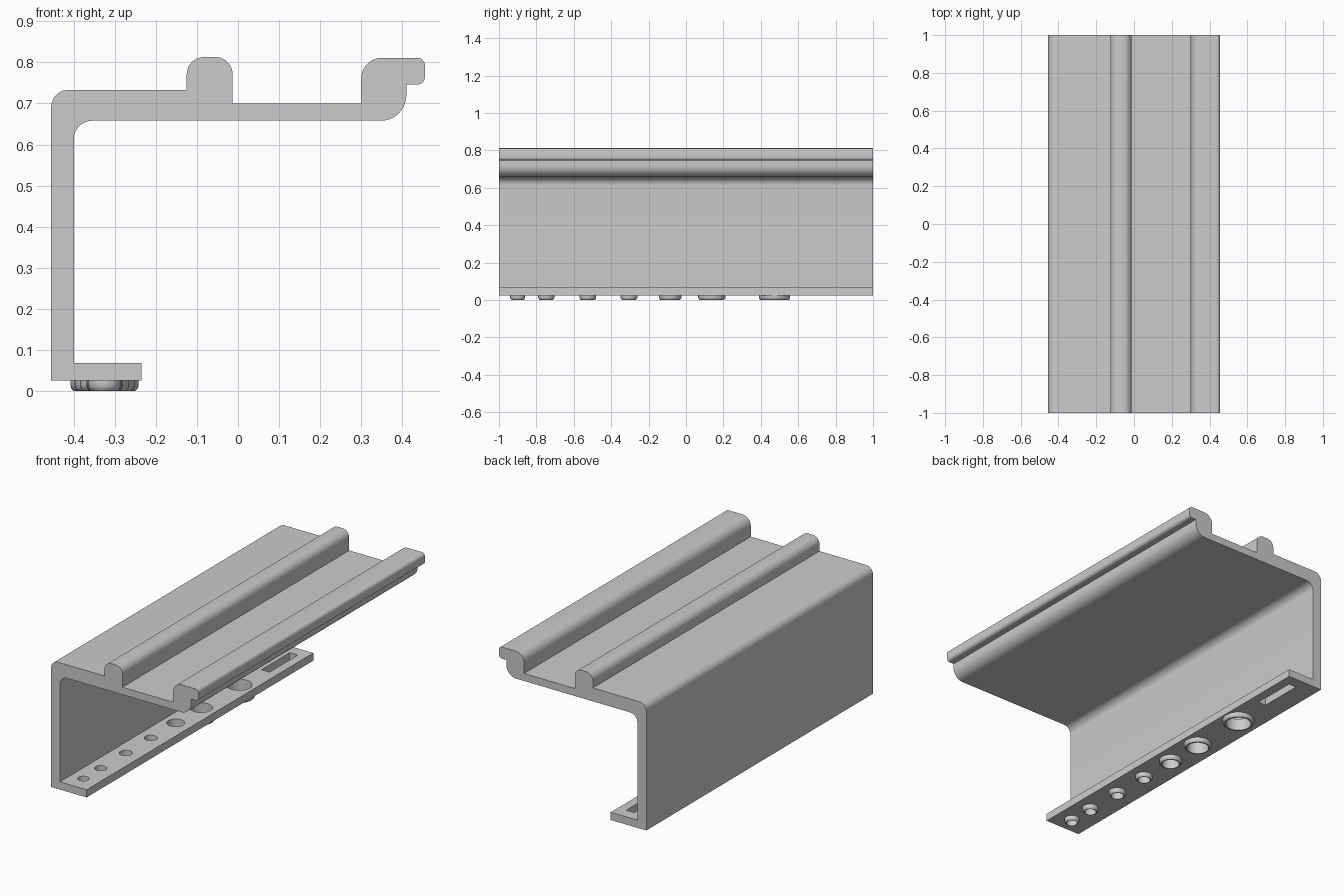
import bpy, bmesh, math
from mathutils import Vector

cube = bpy.data.objects.get("Cube")
if cube:
    bpy.data.objects.remove(cube)

grey = bpy.data.materials.new("plain grey")
grey.use_nodes = True
colour = (0.6, 0.6, 0.6, 1)
grey.diffuse_color = colour
grey.node_tree.nodes["Principled BSDF"].inputs["Base Color"].default_value = colour

HALF = 1.0
SHELF_LOW, SHELF_TOP = 0.025, 0.068
HOLE_X = -0.325


def make_object(name, bm):
    bmesh.ops.recalc_face_normals(bm, faces=bm.faces)
    mesh = bpy.data.meshes.new(name)
    bm.to_mesh(mesh)
    bm.free()
    mesh.materials.append(grey)
    obj = bpy.data.objects.new(name, mesh)
    bpy.context.collection.objects.link(obj)
    return obj


def activate(obj):
    bpy.ops.object.select_all(action='DESELECT')
    obj.select_set(True)
    bpy.context.view_layer.objects.active = obj


def rounded(corners, steps=10):
    """Outline of (x, z, radius) right-angled corners, each filleted."""
    points = []
    for i, (x, z, r) in enumerate(corners):
        p = Vector((x, z))
        if r == 0:
            points.append(p)
            continue
        a = (Vector(corners[i - 1][:2]) - p).normalized() * r
        b = (Vector(corners[(i + 1) % len(corners)][:2]) - p).normalized() * r
        for k in range(steps + 1):
            t = k / steps * math.pi / 2
            points.append(p + a * (1 - math.sin(t)) + b * (1 - math.cos(t)))
    return points


# Bent rail: one cross-section swept along the length
section = [
    (-0.455, SHELF_LOW, 0), (-0.235, SHELF_LOW, 0),
    (-0.235, SHELF_TOP, 0), (-0.40, SHELF_TOP, 0),
    (-0.40, 0.658, 0.045), (0.41, 0.658, 0.062),
    (0.41, 0.746, 0), (0.455, 0.746, 0.018),
    (0.455, 0.811, 0.018), (0.30, 0.811, 0.05),
    (0.30, 0.70, 0), (-0.013, 0.70, 0),
    (-0.013, 0.813, 0.042), (-0.125, 0.813, 0.042),
    (-0.125, 0.733, 0), (-0.455, 0.733, 0.042),
]
bm = bmesh.new()
face = bm.faces.new([bm.verts.new((p.x, -HALF, p.y)) for p in rounded(section)])
swept = bmesh.ops.extrude_face_region(bm, geom=[face])["geom"]
bmesh.ops.translate(bm, vec=(0, 2 * HALF, 0),
                    verts=[v for v in swept if isinstance(v, bmesh.types.BMVert)])
rail = make_object("bent_rail", bm)

# Graduated holes: (position along length, collar radius, hole radius)
holes = [(-0.90, 0.040, 0.029), (-0.747, 0.043, 0.031), (-0.525, 0.045, 0.033),
         (-0.305, 0.045, 0.033), (-0.085, 0.060, 0.046), (0.138, 0.073, 0.058),
         (0.473, 0.083, 0.067)]
SIDES = 40

# Cutter for the round holes and the end slot
bm = bmesh.new()
for y, outer, inner in holes:
    made = bmesh.ops.create_cone(bm, cap_ends=True, segments=SIDES, radius1=inner,
                                 radius2=inner, depth=0.2)["verts"]
    bmesh.ops.translate(bm, vec=(HOLE_X, y, 0.05), verts=made)
slot = bmesh.ops.create_cube(bm, size=1)["verts"]
bmesh.ops.scale(bm, vec=(0.05, 0.25, 0.2), verts=slot)
bmesh.ops.translate(bm, vec=(-0.31, 0.81, 0.05), verts=slot)
cutter = make_object("hole_cutter", bm)
cutter.hide_render = True

activate(rail)
cut = rail.modifiers.new("holes", 'BOOLEAN')
cut.operation = 'DIFFERENCE'
cut.solver = 'EXACT'
cut.object = cutter
bpy.ops.object.modifier_apply(modifier=cut.name)
bpy.data.objects.remove(cutter)
bpy.ops.object.shade_smooth_by_angle(angle=math.radians(30))

# Rounded collars under the shelf, turned around each hole
for n, (y, outer, inner) in enumerate(holes, 1):
    bm = bmesh.new()
    profile = [(outer, SHELF_LOW), (outer, 0.012), (outer - 0.003, 0.005),
               (outer - 0.008, 0), (inner, 0), (inner, SHELF_LOW)]
    rings = []
    for r, z in profile:
        rings.append([bm.verts.new((HOLE_X + r * math.cos(a), y + r * math.sin(a), z))
                      for a in (2 * math.pi * k / SIDES for k in range(SIDES))])
    for low, high in zip(rings, rings[1:] + rings[:1]):
        for k in range(SIDES):
            j = (k + 1) % SIDES
            bm.faces.new((low[k], low[j], high[j], high[k]))
    collar = make_object(f"hole_collar_{n}", bm)
    activate(collar)
    bpy.ops.object.shade_smooth_by_angle(angle=math.radians(40))
